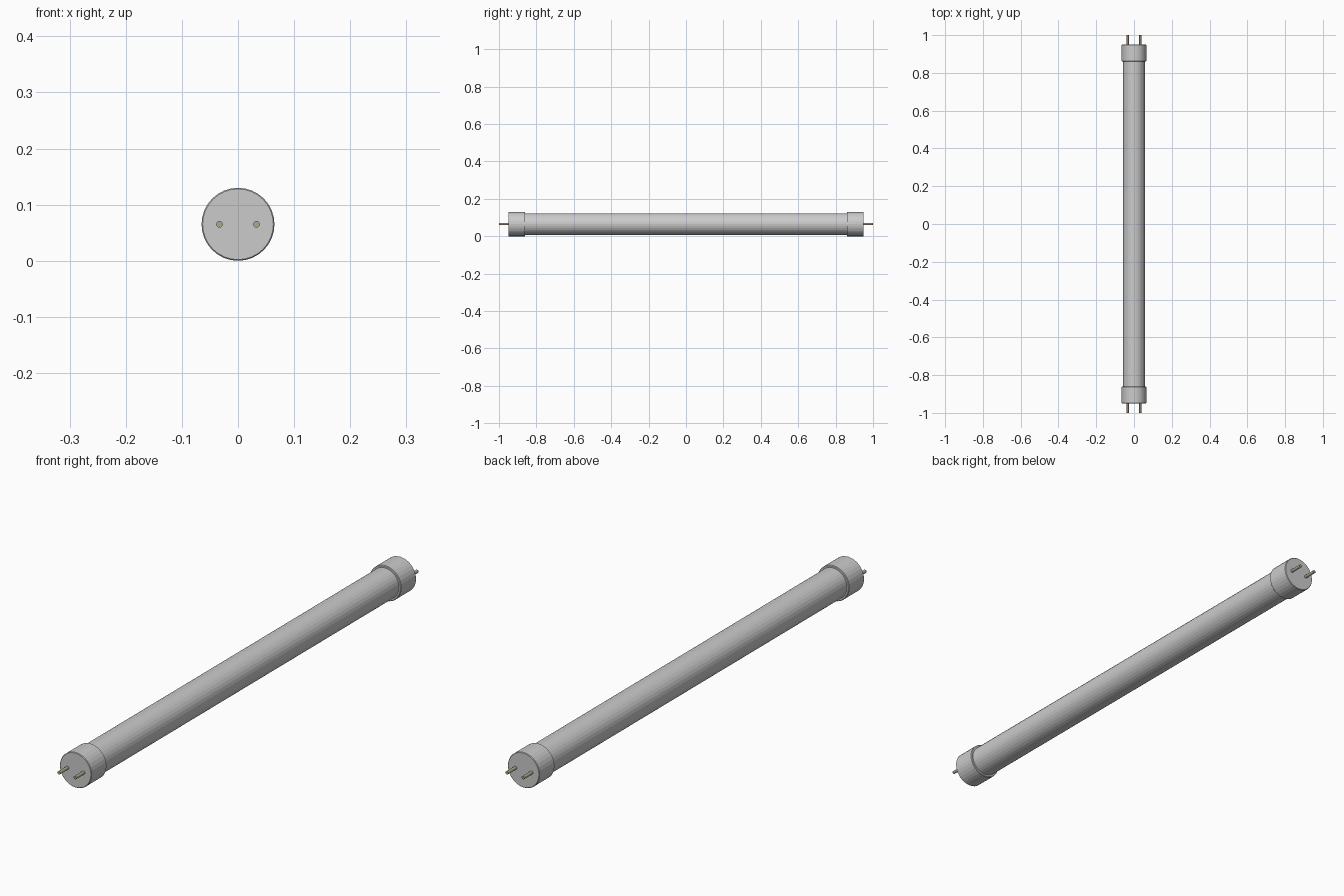
import bpy
from math import pi

if "Cube" in bpy.data.objects:
    bpy.data.objects.remove(bpy.data.objects["Cube"])

R = 0.065      # cap radius
Z = R          # axis height
SIDES = 32

pin_mat = bpy.data.materials.new("pin_brass")
pin_mat.diffuse_color = (0.42, 0.39, 0.27, 1)
pin_mat.use_nodes = True
pin_mat.node_tree.nodes["Principled BSDF"].inputs["Base Color"].default_value = pin_mat.diffuse_color


def rod(name, radius, y0, y1, x=0.0, sides=SIDES, mat=None):
    """Cylinder lying along y from y0 to y1."""
    bpy.ops.mesh.primitive_cylinder_add(
        vertices=sides, radius=radius, depth=abs(y1 - y0),
        location=(x, (y0 + y1) / 2, Z), rotation=(pi / 2, 0, 0))
    ob = bpy.context.object
    ob.name = name
    if mat:
        ob.data.materials.append(mat)
    return ob


# glass tube
rod("glass_tube", 0.057, -0.90, 0.90)

for end, s in (("front", -1), ("back", 1)):
    # end cap with a slightly softened rim
    cap = rod(end + "_cap", R, s * 0.86, s * 0.95)
    bevel = cap.modifiers.new("rim", 'BEVEL')
    bevel.width = 0.002
    bevel.segments = 1
    bevel.limit_method = 'ANGLE'
    bevel.angle_limit = pi / 4
    # pair of contact pins
    for side, x in (("left", -0.033), ("right", 0.033)):
        rod(f"{end}_{side}_pin", 0.006, s * 0.94, s * 1.0, x, 12, pin_mat)
